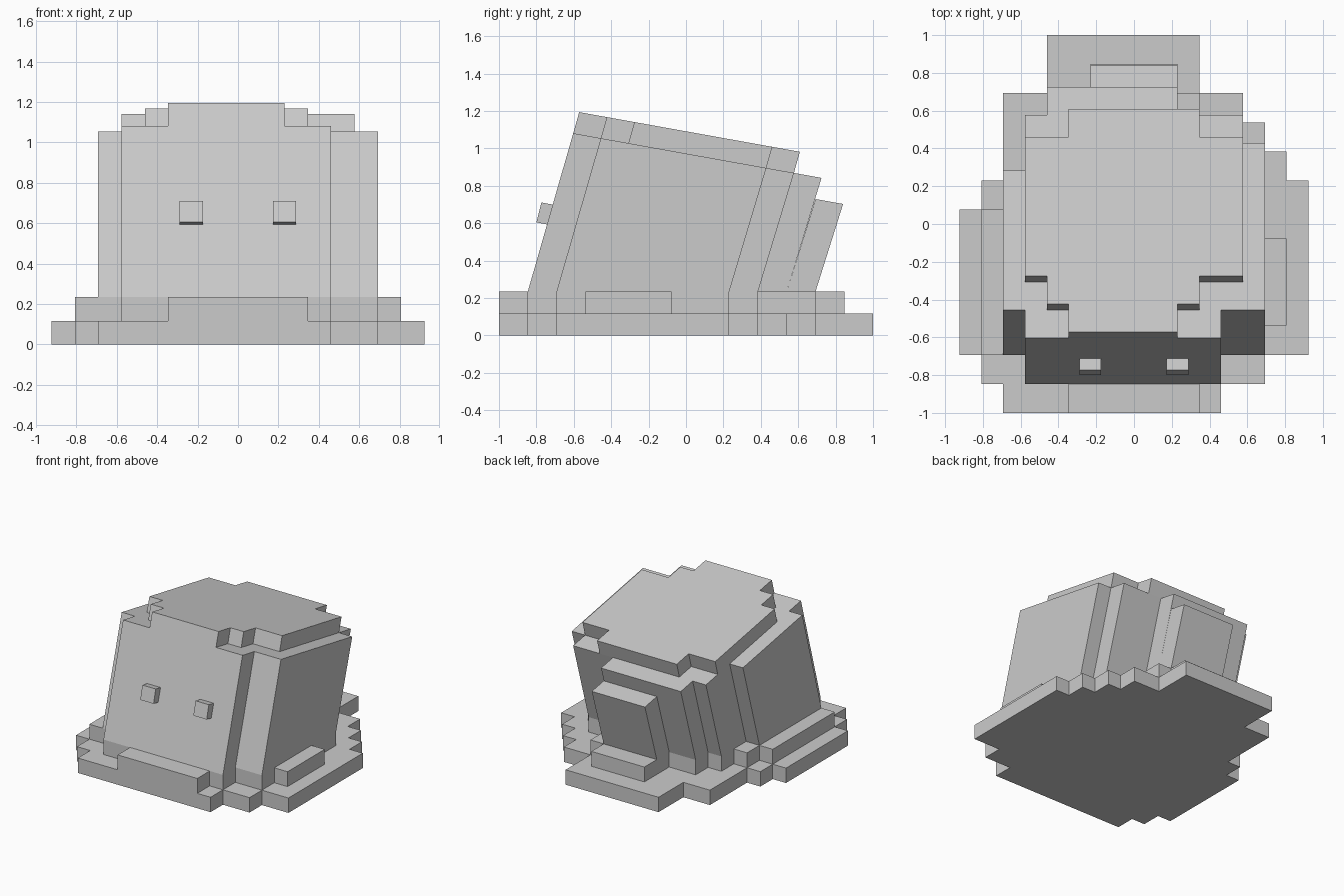
import bpy

if "Cube" in bpy.data.objects:
    bpy.data.objects.remove(bpy.data.objects["Cube"])

CX, CY = 2.0 / 17.33, 2.0 / 13        # plan grid cell size
Z1, Z2 = 0.117, 0.234                 # heights of the two puddle layers


def gx(i):
    return (i - 8) * CX


def flat(z):
    """Level grid; row 0 is the front edge of the puddle."""
    return lambda i, j: (gx(i), -1 + j * CY, z)


def tilted(k):
    """Grid leaned back with the head, k layers below its top; row 0 is the face."""
    return lambda i, j: (gx(i), -0.571 + 0.1475 * j - 0.032 * k,
                         1.194 - 0.0265 * j - 0.113 * k)


def foot(i, j):
    """Body outline where it meets the puddle."""
    return (gx(i), -1 + (j + 1) * CY, Z2)


def loft(name, outline, low, high):
    n = len(outline)
    verts = [low(*p) for p in outline] + [high(*p) for p in outline]
    faces = [tuple(reversed(range(n))), tuple(range(n, 2 * n))]
    faces += [(a, (a + 1) % n, n + (a + 1) % n, n + a) for a in range(n)]
    mesh = bpy.data.meshes.new(name)
    mesh.from_pydata(verts, [], faces)
    mesh.update()
    obj = bpy.data.objects.new(name, mesh)
    bpy.context.collection.objects.link(obj)
    return obj


def steps(start, moves):
    """Stair outline: alternate x and y moves to the given grid values."""
    i, j = start
    pts = [(i, j)]
    for n, v in enumerate(moves):
        if n % 2 == 0:
            i = v
        else:
            j = v
        pts.append((i, j))
    return pts


# Puddle: wide lower layer and smaller upper layer
loft("puddle_lower", steps((2, 0), [12, 1, 14, 2, 16, 8, 15, 9, 14, 10, 13, 11, 11, 13,
                                    4, 11, 2, 8, 1, 7, 0, 2, 1, 1, 2]), flat(0), flat(Z1))
loft("puddle_upper", [(3, 1)] + steps((5, 1), [5, 0, 11, 1, 12, 2, 14, 3, 15, 6, 14, 8, 13, 9,
                                    11, 11, 10, 12, 6, 10, 4, 9, 3, 8, 2, 7, 1, 2, 3])[2 - 1:],
     flat(Z1), flat(Z2))

# Leaning body, its stepped cap and the lump on its back
loft("body", steps((3, 0), [12, 1, 14, 7, 13, 8, 10, 9, 4, 8, 3, 6, 2, 1, 3]),
     foot, tilted(1))
loft("head_cap", steps((5, 0), [10, 1, 11, 2, 13, 7, 11, 8, 5, 7, 3, 2, 4, 1, 5]),
     tilted(1), tilted(0))
loft("back_lump", steps((6, 9), [10, 10, 6]), foot, tilted(2))

# Eyes: small tilted blocks set into the face
profile = [(-0.80, 0.605), (-0.70, 0.585), (-0.67, 0.692), (-0.773, 0.711)]
for name, x in (("left_eye", -0.232), ("right_eye", 0.23)):
    loft(name, profile, lambda y, z, x=x: (x - CX / 2, y, z),
         lambda y, z, x=x: (x + CX / 2, y, z))
